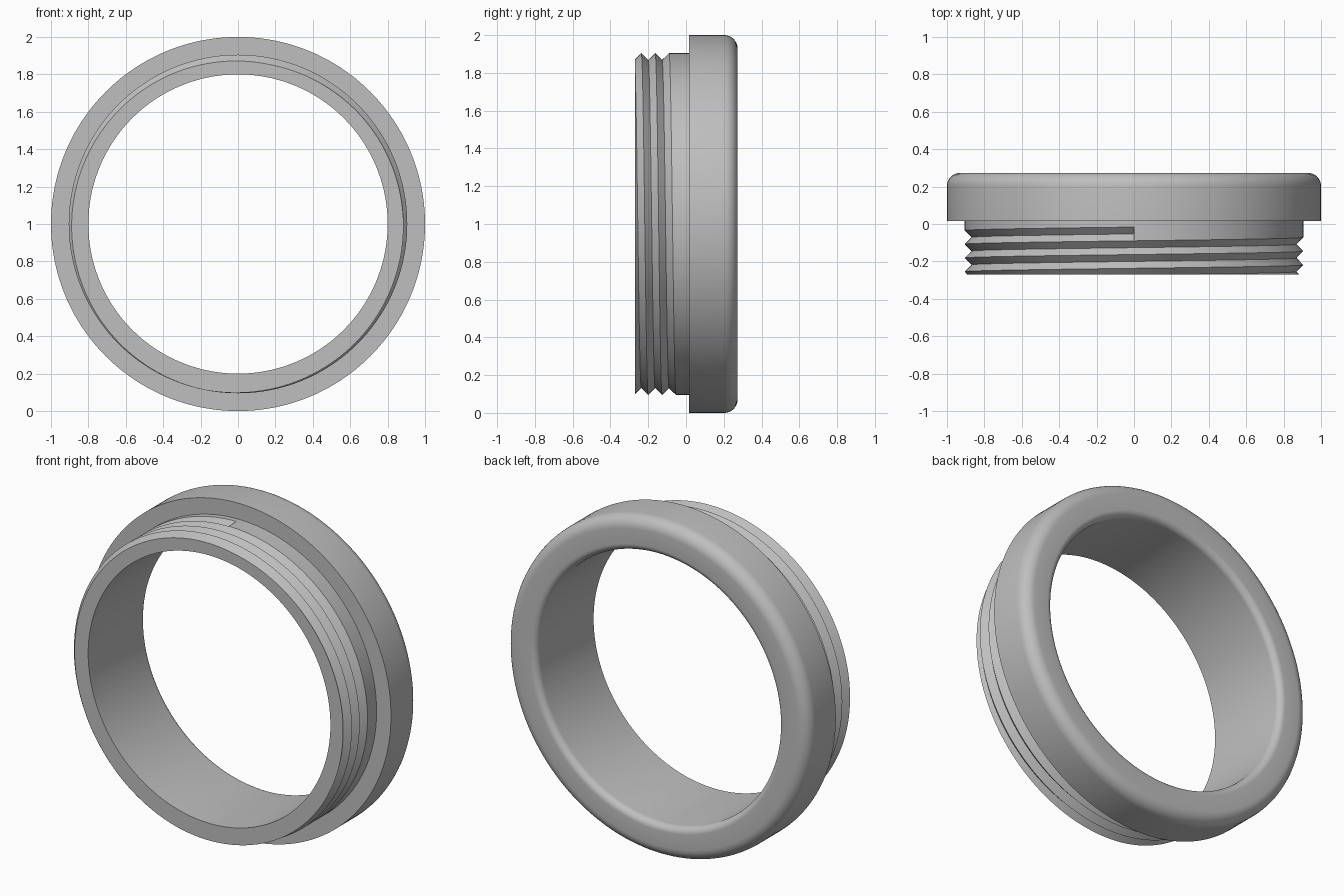
import bpy
import bmesh
from math import sin, cos, pi, radians

cube = bpy.data.objects.get("Cube")
if cube:
    bpy.data.objects.remove(cube, do_unlink=True)

# Main sizes
SEGMENTS = 160
FRONT, SHOULDER, BACK = -0.271, 0.015, 0.273
RIM_R, CREST_R, BORE_R = 1.0, 0.905, 0.8
PITCH, DEPTH, START = 0.0735, 0.036, -0.053
OUTER_FILLET, INNER_FILLET = 0.07, 0.04


def fillet(cr, cy, radius, a0, a1, steps=8):
    """Arc of (radius, y) points."""
    angles = [a0 + (a1 - a0) * i / steps for i in range(steps + 1)]
    return [(cr + radius * cos(a), cy + radius * sin(a)) for a in angles]


# Fixed part of the section: bore, rounded back edges, rim and shoulder
body = [(BORE_R, FRONT)]
body += fillet(BORE_R + INNER_FILLET, BACK - INNER_FILLET, INNER_FILLET, pi, pi / 2)
body += fillet(RIM_R - OUTER_FILLET, BACK - OUTER_FILLET, OUTER_FILLET, pi / 2, 0)
body += [(RIM_R, SHOULDER), (CREST_R, SHOULDER)]


def thread(turn):
    """Crests and roots of the helical groove, clipped at the front face."""
    points = []
    for k in range(9):
        r = CREST_R - DEPTH * (k % 2)
        y = START + PITCH / 2 - PITCH * (turn + k / 2)
        if y < FRONT:
            r0, y0 = points[-1]
            if y0 > FRONT:
                r = r0 + (r - r0) * (y0 - FRONT) / (y0 - y)
            else:
                r = r0
            y = FRONT
        points.append((r, y))
    return points


# Sweep the changing section once round the y axis
bm = bmesh.new()
columns = []
for i in range(SEGMENTS + 1):
    t = i / SEGMENTS
    a = 2 * pi * t
    columns.append([bm.verts.new((-r * sin(a), y, 1 + r * cos(a)))
                    for r, y in body + thread(t)])

count = len(columns[0])
shoulder = len(body) - 1
for i in range(SEGMENTS):
    c, d = columns[i], columns[i + 1]
    for j in range(count):
        k = (j + 1) % count
        face = [c[j], c[k], d[k], d[j]]
        if i == SEGMENTS - 1 and j == shoulder:
            face.insert(3, columns[0][k])
        bm.faces.new(face)

# End wall where the groove begins
bm.faces.new(columns[0][shoulder + 1:shoulder + 4])
bmesh.ops.remove_doubles(bm, verts=bm.verts[:], dist=0.00005)
bmesh.ops.recalc_face_normals(bm, faces=bm.faces[:])

mesh = bpy.data.meshes.new("threaded_ring")
bm.to_mesh(mesh)
bm.free()
ring = bpy.data.objects.new("threaded_ring", mesh)
bpy.context.collection.objects.link(ring)

# Plain grey material
grey = bpy.data.materials.new("plain_grey")
grey.use_nodes = True
colour = (0.52, 0.52, 0.52, 1)
grey.diffuse_color = colour
grey.node_tree.nodes["Principled BSDF"].inputs["Base Color"].default_value = colour
mesh.materials.append(grey)

# Smooth curves, sharp thread and shoulder edges
bpy.ops.object.select_all(action="DESELECT")
ring.select_set(True)
bpy.context.view_layer.objects.active = ring
bpy.ops.object.shade_smooth_by_angle(angle=radians(30))
